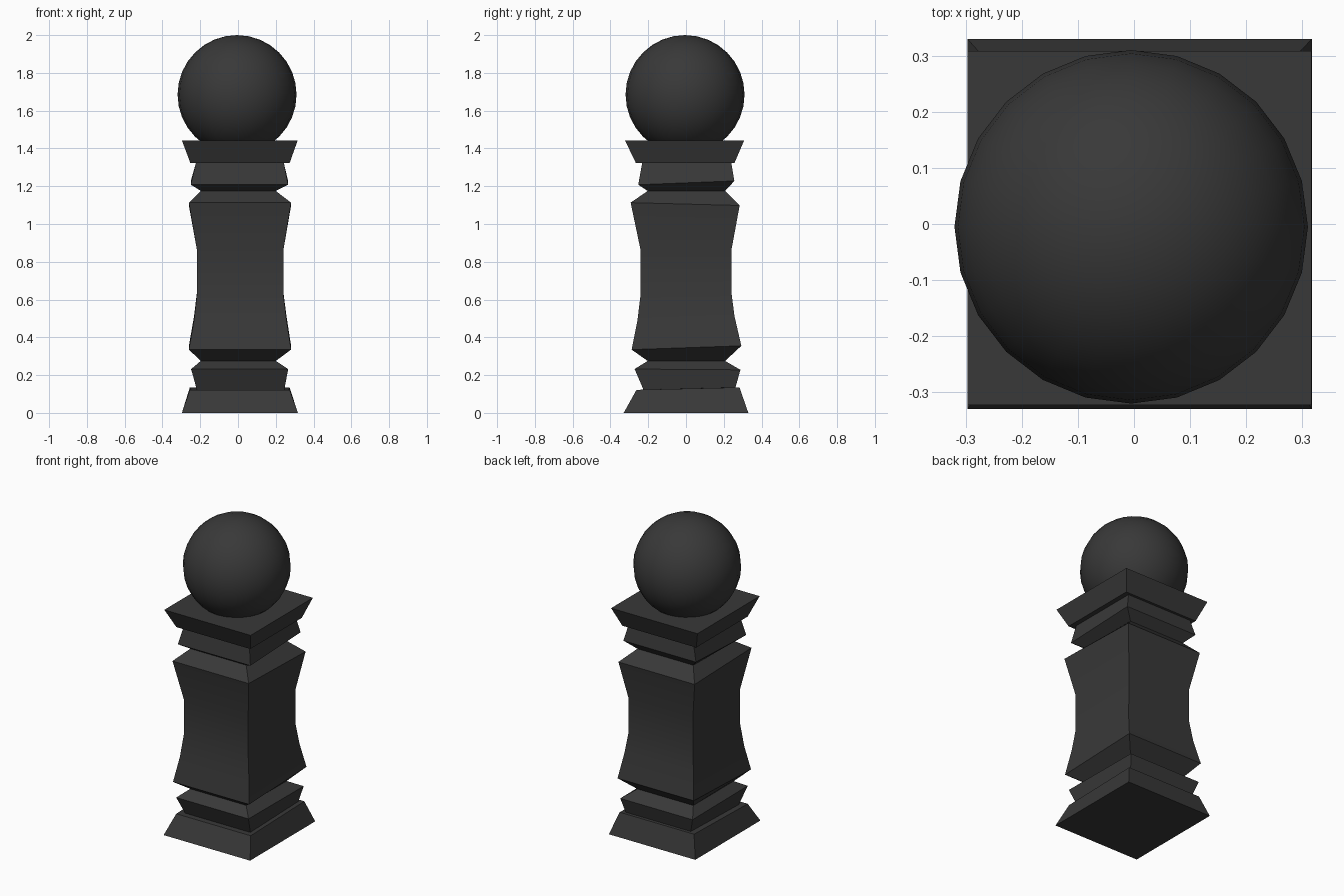
import bpy, bmesh, math

if "Cube" in bpy.data.objects:
    bpy.data.objects.remove(bpy.data.objects["Cube"])

dark = bpy.data.materials.new("dark_paint")
dark.diffuse_color = (0.04, 0.04, 0.04, 1)
dark.use_nodes = True
dark.node_tree.nodes["Principled BSDF"].inputs["Base Color"].default_value = dark.diffuse_color


def finish(name, bm, angle):
    bmesh.ops.recalc_face_normals(bm, faces=bm.faces)
    me = bpy.data.meshes.new(name)
    bm.to_mesh(me)
    bm.free()
    ob = bpy.data.objects.new(name, me)
    bpy.context.collection.objects.link(ob)
    me.materials.append(dark)
    bpy.ops.object.select_all(action='DESELECT')
    ob.select_set(True)
    bpy.context.view_layer.objects.active = ob
    bpy.ops.object.shade_smooth_by_angle(angle=math.radians(angle))
    return ob


# Rectangular cross-sections: left x, right x, front y, back y, front z, back z
SECTIONS = [
    # flared foot
    (-.297, .317, -.33, .33, 0, 0),
    (-.255, .273, -.262, .283, .122, .135),
    # lower collar
    (-.218, .245, -.225, .262, .122, .135),
    (-.248, .265, -.272, .288, .232, .228),
    (-.197, .20, -.203, .207, .275, .275),
    # waisted shaft
    (-.26, .281, -.288, .293, .335, .355),
    (-.233, .257, -.257, .257, .49, .51),
    (-.217, .24, -.24, .24, .63, .64),
    (-.217, .24, -.24, .24, .86, .86),
    (-.26, .281, -.293, .284, 1.113, 1.098),
    # upper collar
    (-.196, .20, -.203, .207, 1.175, 1.175),
    (-.25, .265, -.253, .256, 1.208, 1.228),
    (-.223, .243, -.232, .24, 1.322, 1.322),
    # flared cap
    (-.252, .273, -.265, .256, 1.322, 1.322),
    (-.297, .316, -.323, .308, 1.443, 1.443),
]

# Post: loft through the sections
bm = bmesh.new()
rings = []
for x0, x1, y0, y1, zf, zb in SECTIONS:
    corners = ((x0, y0, zf), (x1, y0, zf), (x1, y1, zb), (x0, y1, zb))
    rings.append([bm.verts.new(c) for c in corners])
for a, b in zip(rings, rings[1:]):
    for i in range(4):
        j = (i + 1) % 4
        bm.faces.new((a[i], a[j], b[j], b[i]))
bm.faces.new(rings[0][::-1])
bm.faces.new(rings[-1])
finish("post", bm, 25)

# Ball finial resting in the cap
bm = bmesh.new()
bmesh.ops.create_uvsphere(bm, u_segments=24, v_segments=16, radius=0.315)
bmesh.ops.translate(bm, verts=bm.verts, vec=(-.005, -.005, 1.685))
finish("ball_finial", bm, 40)
